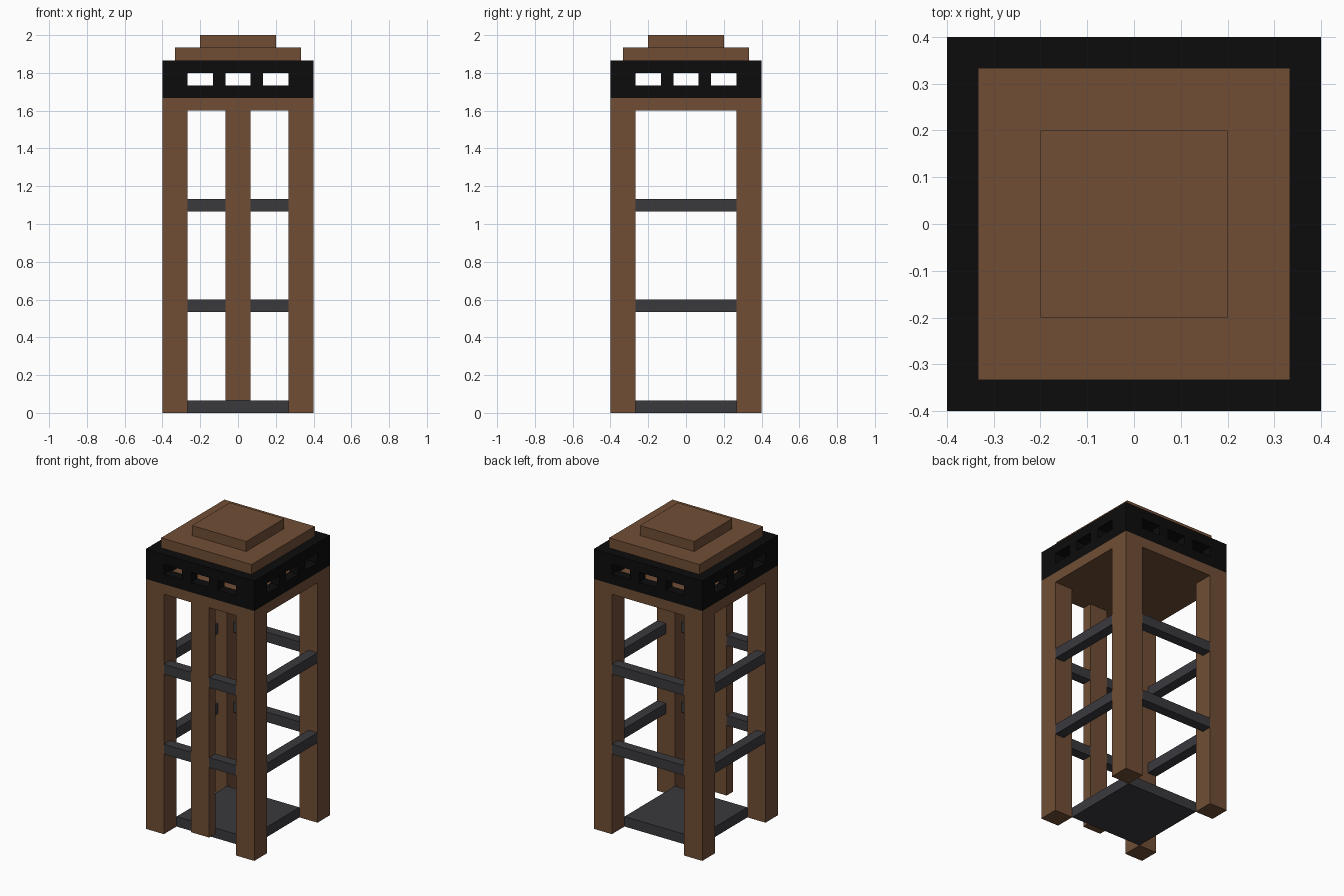
import bpy
import bmesh

cube = bpy.data.objects.get("Cube")
if cube:
    bpy.data.objects.remove(cube, do_unlink=True)

U = 1 / 15  # module: every size is a whole number of these


def material(name, rgb):
    m = bpy.data.materials.new(name)
    m.use_nodes = True
    m.diffuse_color = (*rgb, 1)
    bsdf = m.node_tree.nodes["Principled BSDF"]
    bsdf.inputs["Base Color"].default_value = (*rgb, 1)
    bsdf.inputs["Roughness"].default_value = 0.8
    return m


BROWN = material("brown_wood", (0.162, 0.076, 0.036))
GREY = material("dark_grey", (0.042, 0.041, 0.048))
BLACK = material("black", (0.0037, 0.0037, 0.0037))


def box(name, lo, hi, mat):
    """Box between two corners given in modules."""
    bm = bmesh.new()
    bmesh.ops.create_cube(bm, size=1)
    for v in bm.verts:
        v.co = [U * (h if c > 0 else l) for c, l, h in zip(v.co, lo, hi)]
    me = bpy.data.meshes.new(name)
    bm.to_mesh(me)
    bm.free()
    me.materials.append(mat)
    ob = bpy.data.objects.new(name, me)
    bpy.context.collection.objects.link(ob)
    return ob


def cut(target, lo, hi):
    """Subtract a box from the target and discard the cutter."""
    cutter = box("cutter", lo, hi, BLACK)
    cutter.hide_render = True
    mod = target.modifiers.new("cut", "BOOLEAN")
    mod.operation = "DIFFERENCE"
    mod.solver = "EXACT"
    mod.object = cutter
    bpy.context.view_layer.objects.active = target
    bpy.ops.object.modifier_apply(modifier=mod.name)
    bpy.data.objects.remove(cutter, do_unlink=True)


# Corner legs
for sx, side in ((-6, "right"), (4, "left")):
    for sy, end in ((-6, "front"), (4, "back")):
        box(f"{end}_{side}_leg", (sx, sy, 0), (sx + 2, sy + 2, 24), BROWN)

# Front centre post and floor slab
box("front_post", (-1, -6, 1), (1, -5, 24), BROWN)
box("floor", (-4, -4, 0), (4, 4, 1), GREY)

# Two levels of rails; the front ones stop at the post
for level, z in (("lower", 8), ("upper", 16)):
    box(f"{level}_front_right_rail", (-4, -6, z), (-1, -5, z + 1), GREY)
    box(f"{level}_front_left_rail", (1, -6, z), (4, -5, z + 1), GREY)
    box(f"{level}_back_rail", (-4, 5, z), (4, 6, z + 1), GREY)
    box(f"{level}_right_rail", (-6, -4, z), (-5, 4, z + 1), GREY)
    box(f"{level}_left_rail", (5, -4, z), (6, 4, z + 1), GREY)

# Ceiling plate under the band
box("ceiling", (-6, -6, 24), (6, 6, 25), BROWN)

# Hollow band with three openings on every side
band = box("window_band", (-6, -6, 25), (6, 6, 28), BLACK)
cut(band, (-5, -5, 24), (5, 5, 27))
for c in (-3, 0, 3):
    cut(band, (c - 1, -7, 26), (c + 1, 7, 27))
    cut(band, (-7, c - 1, 26), (7, c + 1, 27))

# Stepped roof
box("roof_lower_step", (-5, -5, 28), (5, 5, 29), BROWN)
box("roof_upper_step", (-3, -3, 29), (3, 3, 30), BROWN)
